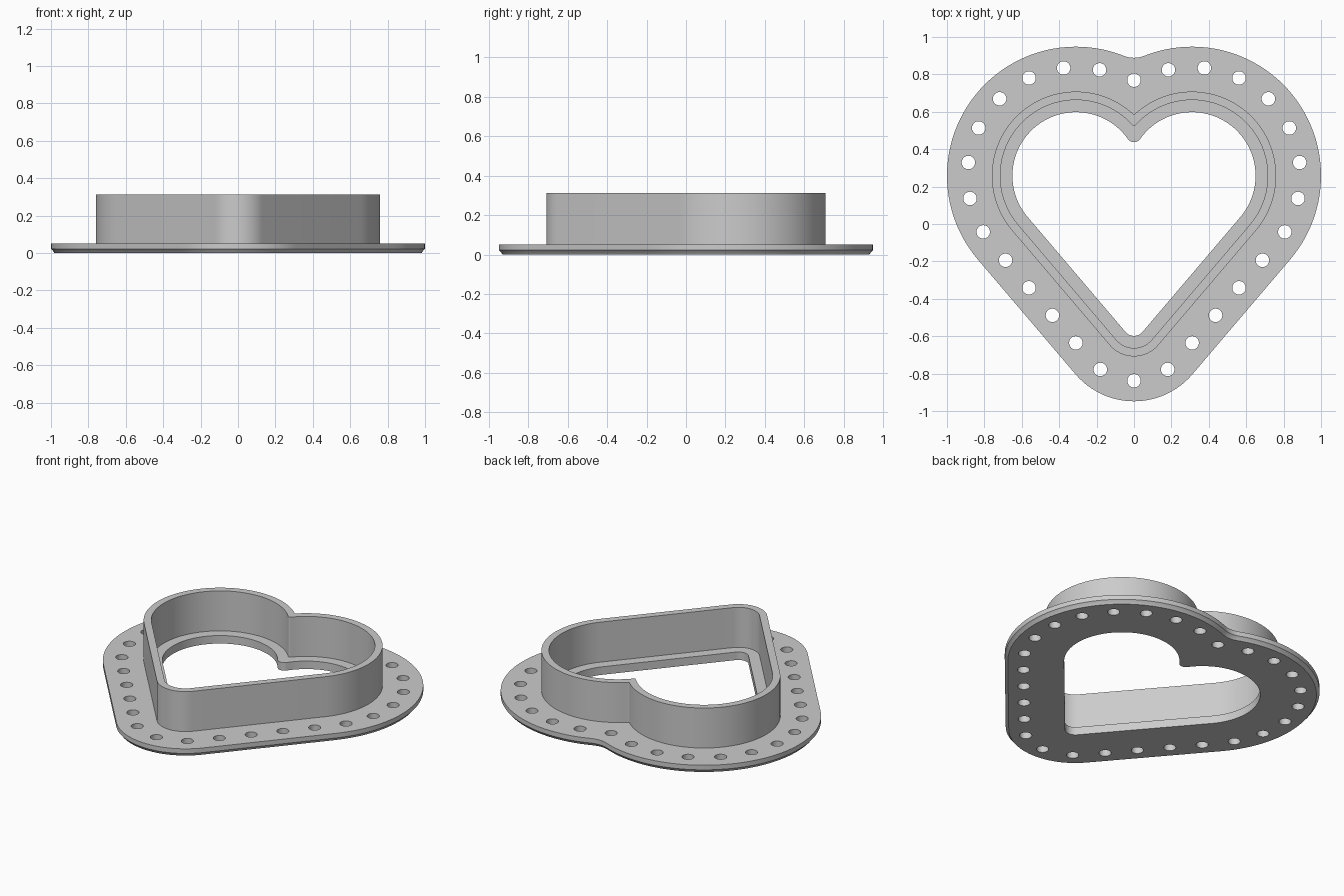
import bpy, bmesh
from math import sin, cos, atan2, acos, hypot, pi, sqrt
from mathutils import Matrix, Vector

cube = bpy.data.objects.get("Cube")
if cube:
    bpy.data.objects.remove(cube, do_unlink=True)

LOBE = Vector((0.31, 0.258))    # centre of the right lobe
TIP = Vector((0, -0.538))       # centre of the rounded tip
TIP_DIFF = 0.28                 # lobe radius minus tip radius

grey = bpy.data.materials.new("light grey")
grey.use_nodes = True
grey.diffuse_color = (0.6, 0.6, 0.6, 1)
grey.node_tree.nodes["Principled BSDF"].inputs["Base Color"].default_value = (0.6, 0.6, 0.6, 1)


def arc(centre, radius, start, end, steps):
    angles = [start + (end - start) * i / steps for i in range(steps + 1)]
    return [centre + radius * Vector((cos(a), sin(a))) for a in angles]


def heart(radius, fillet):
    """Heart outline: filleted cleft, two lobes, straight flanks, round tip."""
    rise = sqrt((radius + fillet) ** 2 - LOBE.x ** 2)
    to_cleft = atan2(rise, -LOBE.x)
    axis = LOBE - TIP
    tangent = atan2(axis.y, axis.x) - acos(-TIP_DIFF / axis.length)
    cleft = Vector((0, LOBE.y + rise))
    half = arc(cleft, fillet, -pi / 2, to_cleft - pi, 6)[:-1]
    half += arc(LOBE, radius, to_cleft, tangent, 48)
    half += arc(TIP, radius - TIP_DIFF, tangent, -pi / 2, 12)
    return half + [Vector((-p.x, p.y)) for p in half[-2:0:-1]]


def finish(name, bm):
    bmesh.ops.recalc_face_normals(bm, faces=bm.faces)
    mesh = bpy.data.meshes.new(name)
    bm.to_mesh(mesh)
    bm.free()
    mesh.materials.append(grey)
    obj = bpy.data.objects.new(name, mesh)
    bpy.context.collection.objects.link(obj)
    return obj


def heart_ring(name, section):
    """Sweep a closed (radius, fillet, height) section around the heart."""
    bm = bmesh.new()
    loops = [[bm.verts.new((p.x, p.y, z)) for p in heart(r, f)] for r, f, z in section]
    for a, b in zip(loops, loops[1:] + loops[:1]):
        for i in range(len(a)):
            j = (i + 1) % len(a)
            bm.faces.new((a[i], a[j], b[j], b[i]))
    return finish(name, bm)


def spaced(path, count):
    """Points at even distances along a closed path."""
    pairs = list(zip(path, path[1:] + path[:1]))
    step = sum((b - a).length for a, b in pairs) / count
    points, travelled = [], 0.0
    for a, b in pairs:
        length = (b - a).length
        while len(points) < count and len(points) * step <= travelled + length:
            points.append(a.lerp(b, (len(points) * step - travelled) / length))
        travelled += length
    return points


# Flange with a bevelled lower rim
flange = heart_ring("flange", [
    (0.672, 0.15, 0), (0.68, 0.15, 0.012), (0.69, 0.15, 0.022), (0.69, 0.15, 0.052),
    (0.34, 0.04, 0.052), (0.34, 0.04, 0)])

# Upright wall standing on the flange
wall = heart_ring("wall", [
    (0.45, 0.01, 0.045), (0.45, 0.01, 0.312), (0.405, 0.01, 0.312), (0.405, 0.01, 0.045)])

# Row of round holes through the flange
bm = bmesh.new()
for p in spaced(heart(0.58, 0.15), 28):
    bmesh.ops.create_cone(bm, cap_ends=True, segments=32, radius1=0.036, radius2=0.036,
                          depth=0.3, matrix=Matrix.Translation((p.x, p.y, 0)))
cutter = finish("hole_cutter", bm)
cutter.hide_render = True
cut = flange.modifiers.new("holes", "BOOLEAN")
cut.operation = "DIFFERENCE"
cut.solver = "EXACT"
cut.object = cutter
bpy.context.view_layer.objects.active = flange
bpy.ops.object.modifier_apply(modifier=cut.name)
bpy.data.objects.remove(cutter, do_unlink=True)

# Smooth curved sides, sharp rims
bpy.ops.object.select_all(action="DESELECT")
for obj in (flange, wall):
    obj.select_set(True)
bpy.ops.object.shade_smooth_by_angle(angle=0.5)
